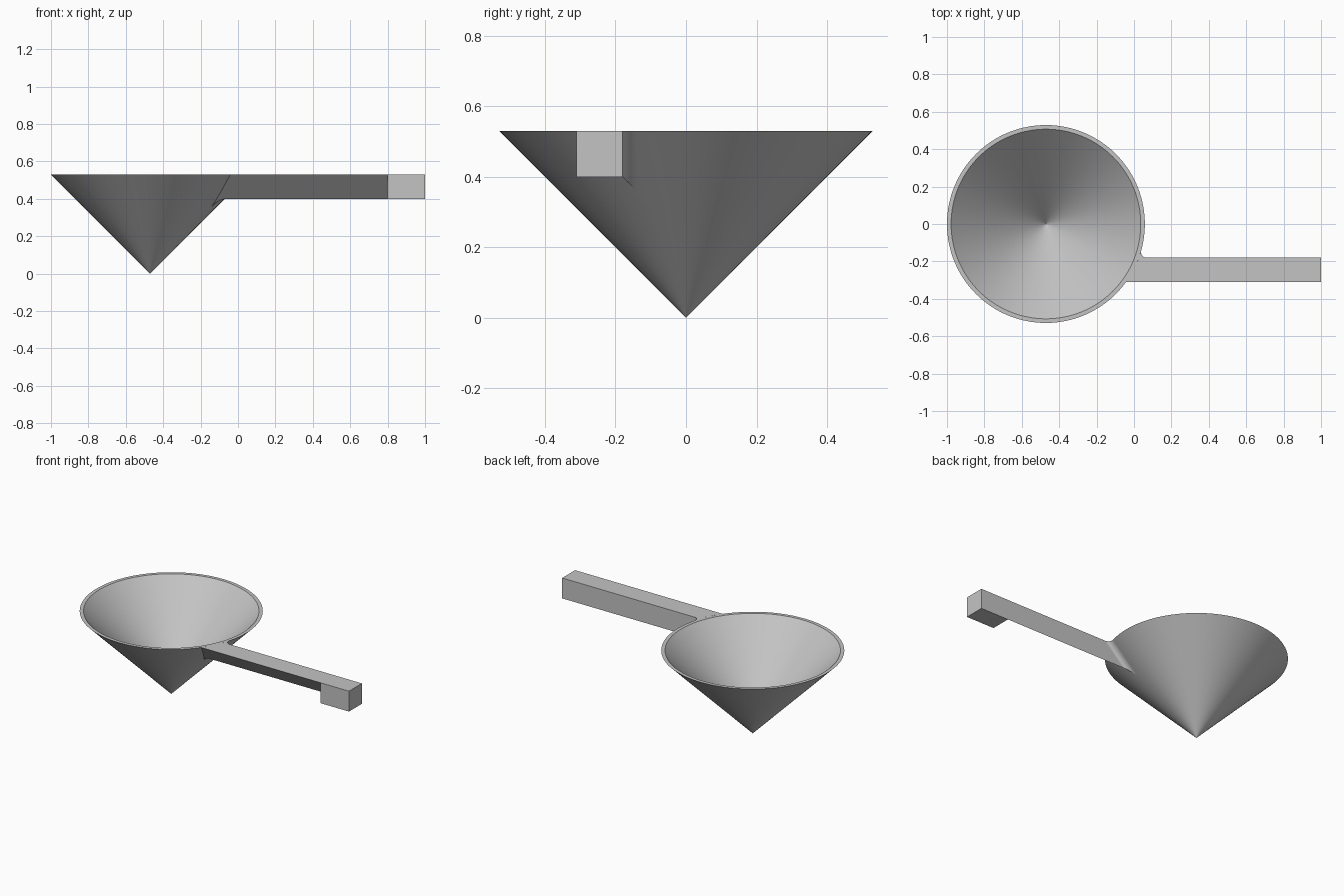
import bpy, bmesh
from math import cos, sin, tau, sqrt, atan2, pi

if "Cube" in bpy.data.objects:
    bpy.data.objects.remove(bpy.data.objects["Cube"])

R = 0.529              # rim radius, equal to the height (45 degree cone)
CX = R - 1             # cone axis
WALL = 0.022           # bowl wall
FRONT, BACK = -0.31, -0.18
LOW = R - (BACK - FRONT)
F = 0.03               # fillet radius
STEPS = 10

grey = bpy.data.materials.new("light_grey")
grey.use_nodes = True
grey.diffuse_color = (0.55, 0.55, 0.55, 1)
grey.node_tree.nodes["Principled BSDF"].inputs["Base Color"].default_value = grey.diffuse_color


def finish(name, bm):
    bmesh.ops.recalc_face_normals(bm, faces=bm.faces)
    mesh = bpy.data.meshes.new(name)
    bm.to_mesh(mesh)
    bm.free()
    mesh.materials.append(grey)
    obj = bpy.data.objects.new(name, mesh)
    bpy.context.collection.objects.link(obj)
    return obj


# Conical bowl: a thin wall profile turned about the axis
bm = bmesh.new()
tip = 0.002
profile = [(tip, tip), (R, R), (R - WALL, R), (tip, WALL + tip)]
n = 128
rings = [[bm.verts.new((CX + r * cos(tau * i / n), r * sin(tau * i / n), z))
          for i in range(n)] for r, z in profile]
for k, (a, b) in enumerate(zip(rings, rings[1:])):
    for i in range(n):
        j = (i + 1) % n
        bm.faces.new((a[i], a[j], b[j], b[i])).smooth = k != 1
for ring, z in ((rings[0], 0), (rings[-1], WALL)):
    apex = bm.verts.new((CX, 0, z))
    for i in range(n):
        bm.faces.new((ring[i], ring[(i + 1) % n], apex)).smooth = True
finish("conical_bowl", bm)


# Handle: triangular bar with a square end, blended into the cone
def fillet(t, z):
    """Point on the blend at height z; t=0 on the cone, t=1 on the handle's back."""
    cy = BACK + F
    dx = sqrt((z + F) ** 2 - cy ** 2)
    start = atan2(-cy, -dx)
    a = start + t * (1.5 * pi - start)
    return CX + dx + F * cos(a), cy + F * sin(a), z


def slope(y):
    """Height of the slanted underside."""
    return R + FRONT - y


bm = bmesh.new()
new = bm.verts.new
columns = []
for i in range(STEPS + 1):
    t, low = i / STEPS, LOW
    for _ in range(30):
        low = slope(fillet(t, low)[1])
    columns.append([new(fillet(t, R + (low - R) * k / STEPS)) for k in range(STEPS + 1)])
for a, b in zip(columns, columns[1:]):
    for k in range(STEPS):
        bm.faces.new((a[k], b[k], b[k + 1], a[k + 1])).smooth = True

# Edges where the top and the slanted underside meet the cone
corner = new((CX + sqrt(R * R - FRONT * FRONT), FRONT, R))
top_seam, low_seam = [corner], [corner]
for seam, end, height in ((top_seam, columns[0][0].co.y, lambda y: R),
                          (low_seam, columns[0][-1].co.y, slope)):
    for i in range(1, 16):
        y = FRONT + (end - FRONT) * i / 16
        seam.append(new((CX + sqrt(height(y) ** 2 - y * y), y, height(y))))

# Square end block corners
mid = 0.8
end_tb, end_tf = new((1, BACK, R)), new((1, FRONT, R))
end_bb, end_bf = new((1, BACK, LOW)), new((1, FRONT, LOW))
mid_tf, mid_bf, mid_bb = new((mid, FRONT, R)), new((mid, FRONT, LOW)), new((mid, BACK, LOW))
for face in (
    top_seam + [c[0] for c in columns] + [end_tb, end_tf, mid_tf],     # top
    low_seam + [c[-1] for c in columns] + [mid_bb, mid_tf],            # slanted underside
    columns[-1] + [mid_bb, end_bb, end_tb],                            # back
    [end_tb, end_bb, end_bf, end_tf],                                  # end
    [mid_tf, end_tf, end_bf, mid_bf],                                  # block front
    [mid_bf, end_bf, end_bb, mid_bb],                                  # block bottom
    [mid_tf, mid_bf, mid_bb],                                          # block inner side
):
    bm.faces.new(face)
finish("handle", bm)
